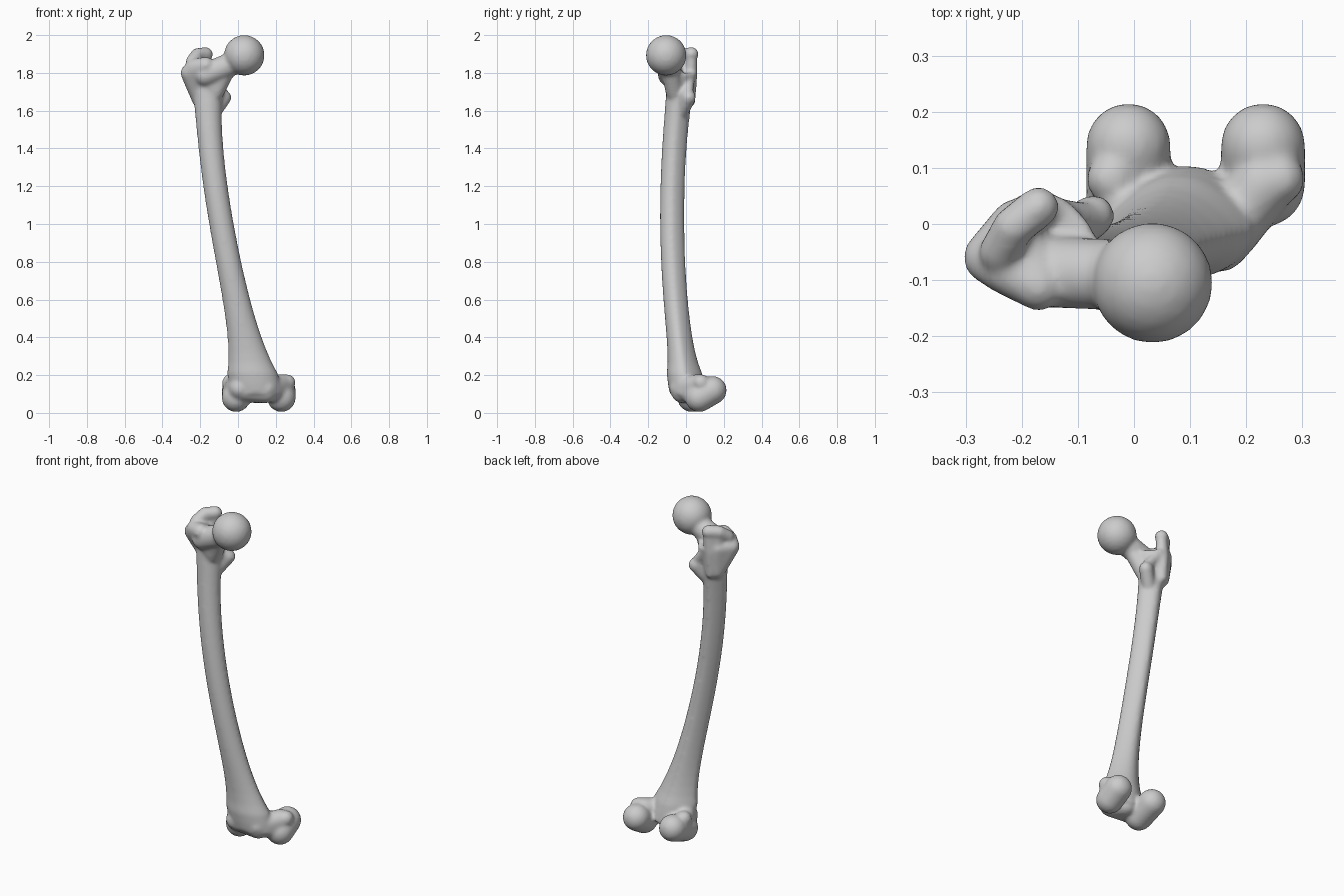
import bpy, bmesh, math
from mathutils import Matrix, Vector
from mathutils.geometry import interpolate_bezier

cube = bpy.data.objects.get("Cube")
if cube:
    bpy.data.objects.remove(cube, do_unlink=True)

bone_shape = bmesh.new()


def add_part(part):
    """Move a finished part into the bone."""
    part_mesh = bpy.data.meshes.new("part")
    part.to_mesh(part_mesh)
    part.free()
    bone_shape.from_mesh(part_mesh)
    bpy.data.meshes.remove(part_mesh)


def blob(radius, *centres):
    """Closed skin stretched around equal balls."""
    part = bmesh.new()
    for centre in centres:
        bmesh.ops.create_icosphere(part, subdivisions=3, radius=radius,
                                   matrix=Matrix.Translation(centre))
    if len(centres) > 1:
        hull = bmesh.ops.convex_hull(part, input=part.verts)
        inside = set(hull["geom_interior"] + hull["geom_unused"])
        bmesh.ops.delete(part, context='VERTS',
                         geom=[item for item in inside if isinstance(item, bmesh.types.BMVert)])
    add_part(part)


def chain(radius, *centres):
    """Bent limb made of one blob per neighbouring pair of balls."""
    for start, end in zip(centres, centres[1:]):
        blob(radius, start, end)


def shaft(knots, thickness, stations=32, sides=32):
    """Bowed tube that flares at both ends and narrows to a ridge behind."""
    part = bmesh.new()
    rings = []
    for centre in interpolate_bezier(*map(Vector, knots), stations):
        knee_flare = .2 * math.exp(-max(centre.z, .2) / .2)
        hip_flare = .03 * math.exp((centre.z - 1.8) / .15)
        half_width = thickness + knee_flare + hip_flare
        half_depth = thickness + 6 * knee_flare ** 2 + hip_flare / 2
        ring = []
        for step in range(sides):
            angle = math.tau * step / sides
            pinch = 1 - .3 * max(0, math.sin(angle))
            offset = Vector((half_width * pinch * math.cos(angle),
                             half_depth * math.sin(angle), 0))
            ring.append(part.verts.new(centre + offset))
        rings.append(ring)
    for low, high in zip(rings, rings[1:]):
        for side in range(sides):
            after = (side + 1) % sides
            part.faces.new((low[side], low[after], high[after], high[side]))
    part.faces.new(reversed(rings[0]))
    part.faces.new(rings[-1])
    add_part(part)


# Bowed shaft
shaft([(.1, .01, .1), (-.02, -.09, .67), (-.17, -.1, 1.23), (-.16, -.02, 1.8)],
      thickness=.064)

# Ball head and neck
blob(.108, (.033, -.105, 1.893))
chain(.064, (-.17, -.085, 1.79), (-.05, -.09, 1.84), (.01, -.1, 1.88))
blob(.048, (-.12, -.06, 1.7), (-.06, -.085, 1.82), (-.16, -.07, 1.76))

# Greater trochanter: outer body, then the crest around its hollow
blob(.045, (-.26, -.06, 1.8), (-.23, -.08, 1.83), (-.17, -.11, 1.84),
     (-.21, 0, 1.8), (-.2, -.01, 1.66))
chain(.037, (-.24, -.05, 1.86), (-.215, -.005, 1.895), (-.17, .03, 1.9))
blob(.03, (-.21, 0, 1.88), (-.17, .03, 1.88), (-.18, .03, 1.78),
     (-.22, 0, 1.78), (-.18, .02, 1.65))

# Lesser trochanter and the ridge leading to it
blob(.038, (-.072, .015, 1.67), (-.115, -.015, 1.7), (-.12, -.02, 1.6))
chain(.028, (-.085, .01, 1.7), (-.165, .025, 1.8))

# Paired condyles: rounded runner, front lip and side bump
for side in (-1, 1):
    x = .11 + .12 * side
    front = .05 + .02 * side
    rear_ball = (x, .14, .12)
    blob(.076, (x, front, .08), rear_ball)
    blob(.057, (.08 + .07 * side, -.03, .13), (x, front, .09), (x, front, .15))
    blob(.045, (x + .03 * side, .08, .16), rear_ball)

# Shallow groove between the condyles
blob(.058, (.02, -.02, .12), (.15, -.02, .11), (.09, .04, .11))

mesh = bpy.data.meshes.new("thigh_bone")
bone_shape.to_mesh(mesh)
bone_shape.free()
bone = bpy.data.objects.new("thigh_bone", mesh)
bpy.context.collection.objects.link(bone)

# Fuse the parts into one smooth skin
fuse = bone.modifiers.new("fuse", 'REMESH')
fuse.mode = 'VOXEL'
fuse.voxel_size = .009
fuse.use_smooth_shade = True
soften = bone.modifiers.new("soften", 'SMOOTH')
soften.factor = .5
soften.iterations = 10

# Bone colour
grey = bpy.data.materials.new("bone_grey")
grey.use_nodes = True
colour = (.6, .6, .6, 1)
grey.diffuse_color = colour
grey.node_tree.nodes["Principled BSDF"].inputs["Base Color"].default_value = colour
mesh.materials.append(grey)
